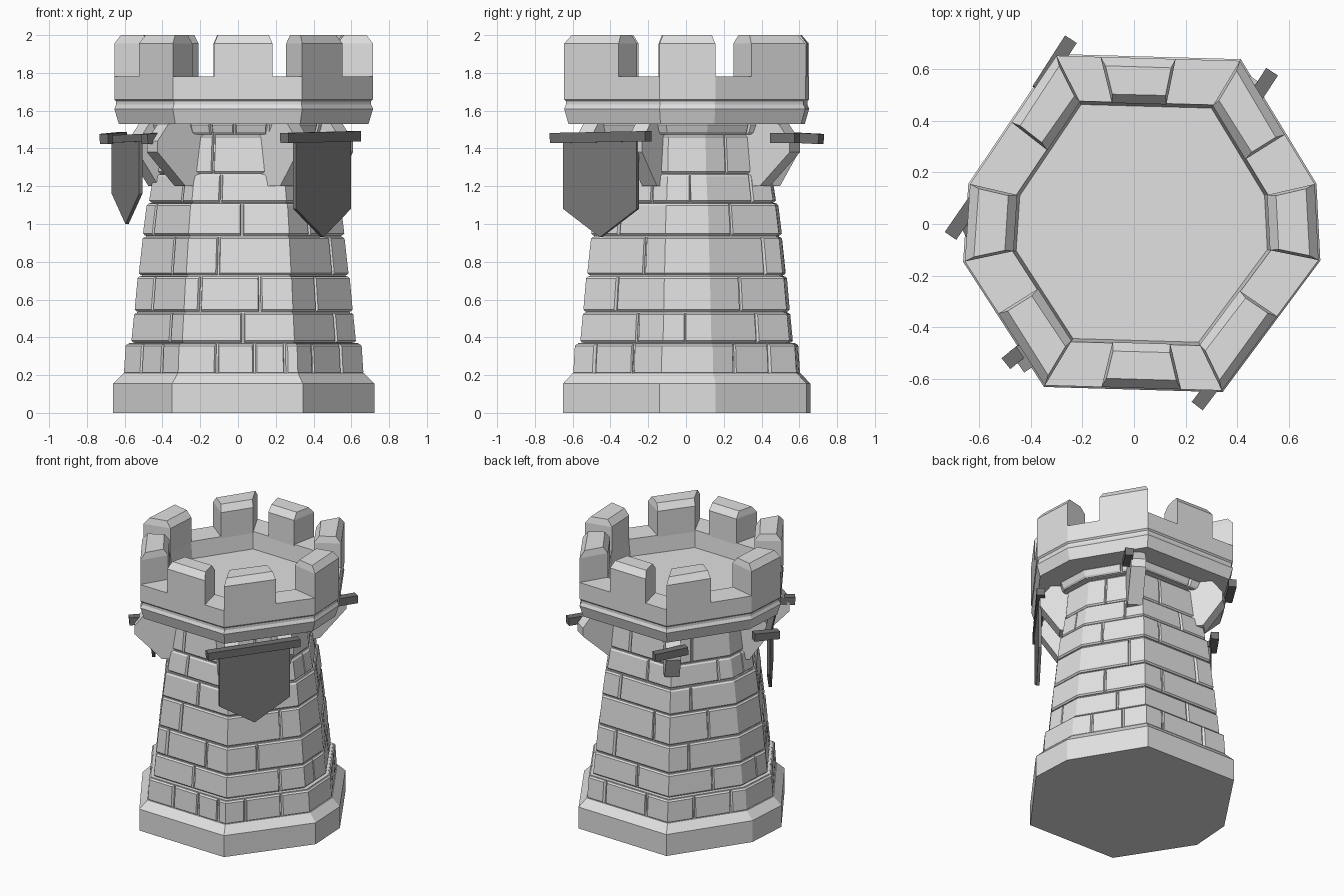
import bpy, bmesh, math, random
from mathutils import Vector

if "Cube" in bpy.data.objects:
    bpy.data.objects.remove(bpy.data.objects["Cube"])

random.seed(4)
CX = 0.03  # the stonework sits slightly right of centre


def material(name, v):
    m = bpy.data.materials.new(name)
    m.diffuse_color = (v, v, v, 1)
    m.use_nodes = True
    m.node_tree.nodes["Principled BSDF"].inputs["Base Color"].default_value = m.diffuse_color
    return m


STONE = material("light grey stone", 0.75)
CLOTH = material("dark grey cloth", 0.21)
WOOD = material("dark pole wood", 0.17)

# Tower outline at scale 1, counter-clockwise from the front left corner
OCT = [(-.375, -.625), (.31, -.645), (.685, -.14), (.67, .155),
       (.38, .632), (-.33, .652), (-.665, .155), (-.685, -.145)]


def make(name, verts, faces, mat):
    me = bpy.data.meshes.new(name)
    me.from_pydata([tuple(v) for v in verts], [], faces)
    bm = bmesh.new()
    bm.from_mesh(me)
    bmesh.ops.recalc_face_normals(bm, faces=bm.faces)
    bm.to_mesh(me)
    bm.free()
    me.materials.append(mat)
    ob = bpy.data.objects.new(name, me)
    bpy.context.collection.objects.link(ob)
    return ob


def layers(rings, verts, faces):
    """Append a closed loft through rings of equal length."""
    n, b = len(rings[0]), len(verts)
    for r in rings:
        verts.extend(r)
    for k in range(len(rings) - 1):
        for i in range(n):
            j = (i + 1) % n
            faces.append((b + k*n + i, b + k*n + j, b + k*n + n + j, b + k*n + n + i))
    faces.append(tuple(b + i for i in reversed(range(n))))
    faces.append(tuple(b + (len(rings) - 1)*n + i for i in range(n)))


def loft(name, rings, mat):
    v, f = [], []
    layers(rings, v, f)
    return make(name, v, f, mat)


def ring(s, z):
    return [(CX + x*s, y*s, z) for x, y in OCT]


def on_side(side, u, s, z):
    a, b = Vector(OCT[side]), Vector(OCT[(side + 1) % 8])
    p = a.lerp(b, u)*s
    return (CX + p.x, p.y, z)


# Stepped foot
loft("base_plinth", [ring(1.01, 0), ring(1.01, .155), ring(.93, .21)], STONE)

# Brick courses: bottom z, top z, bottom scale, top scale, joints on the front
ROWS = [(.205, .365, .925, .912, (.32, .64, .9)), (.372, .53, .867, .847, (.54,)),
        (.538, .722, .842, .82, (.14, .7)), (.73, .932, .81, .78, (.3,)),
        (.94, 1.108, .778, .75, (.53,)), (1.115, 1.262, .73, .70, (.3,)),
        (1.268, 1.47, .69, .665, (.2, .8)), (1.477, 1.535, .72, .74, (.2, .45, .8))]
core = []
for z0, z1, s0, s1, _ in ROWS:
    core += [ring(s0 - .024, z0 - .004), ring(s1 - .024, z1 + .004)]
loft("tower_core", core, STONE)

for r, (z0, z1, s0, s1, front) in enumerate(ROWS):
    v, f = [], []
    for side in range(8):
        if side == 0:
            cuts = front
        elif side in (2, 6):
            cuts = (random.uniform(.4, .6),) if r % 4 == 1 else ()
        elif r == 0:
            cuts = (random.uniform(.2, .35), random.uniform(.65, .85))
        else:
            cuts = (random.uniform(.2, .45) + .35*(r % 2),)
        edges = [0, *cuts, 1]
        for u0, u1 in zip(edges, edges[1:]):
            g0 = .010 if u0 > 0 else 0
            g1 = .010 if u1 < 1 else 0

            def quad(d, c, e):
                a, b = u0 + g0*e, u1 - g1*e
                return [on_side(side, a, s0 - d, z0 + c), on_side(side, b, s0 - d, z0 + c),
                        on_side(side, b, s1 - d, z1 - c), on_side(side, a, s1 - d, z1 - c)]
            layers([quad(.07, 0, 1), quad(.014, 0, 1), quad(0, .01, 2)], v, f)
    make("brick_course_%d" % (r + 1), v, f, STONE)

# Crown with parapet wall and sunken floor
loft("crown_wall", [ring(s, z) for s, z in
     [(.6, 1.53), (.965, 1.53), (1, 1.61), (.985, 1.632), (.985, 1.65), (1, 1.66),
      (1, 1.78), (.73, 1.78), (.71, 1.66)]], STONE)

# Merlons: the diagonal ones start at a corner, the left and right fill their side
SPANS = [(.32, .77), (0, .57), (0, 1), (.4, 1), (.35, .76), (0, .52), (0, 1), (.42, 1)]
v, f = [], []
for side, (u0, u1) in enumerate(SPANS):
    def foot(z, inset):
        q = [Vector(on_side(side, u, s, z)) for u, s in
             [(u0, 1), (u1, 1), (u1, .725), (u0, .725)]]
        for a, b, d in ((0, 1, 3), (1, 0, 2), (2, 3, 1), (3, 2, 0)):
            yield q[a] + ((q[b] - q[a]).normalized()*.3 + (q[d] - q[a]).normalized())*inset
    layers([list(foot(1.77, 0)), list(foot(1.955, 0)), list(foot(2.0, .035))], v, f)
make("merlons", v, f, STONE)

# Sloped brackets: x, y, heading in degrees, reach
v, f = [], []
for x, y, az, reach in [(-.29, -.42, 215, .2), (.24, -.46, -40, .14),
                        (.46, -.18, -38, .15), (-.43, -.08, 213, .15),
                        (.33, .40, 57, .21), (-.2, .45, 130, .15)]:
    d = Vector((math.cos(math.radians(az)), math.sin(math.radians(az)), 0))
    n = Vector((-d.y, d.x, 0))
    prof = [(-.12, 1.2), (.02, 1.2), (reach, 1.38), (reach, 1.44),
            (reach - .07, 1.53), (-.12, 1.53)]
    layers([[Vector((x, y, z)) + d*r + n*w for r, z in prof] for w in (-.05, .05)], v, f)
make("brackets", v, f, STONE)


def beam(name, p0, p1, t=.027):
    p0, p1 = Vector(p0), Vector(p1)
    d = (p1 - p0).normalized()
    n = d.cross(Vector((0, 0, 1))).normalized()
    up = n.cross(d)
    loft(name, [[p + n*a*t + up*b*t for a, b in ((-1, -1), (1, -1), (1, 1), (-1, 1))]
                for p in (p0, p1)], WOOD)


beam("front_right_pole", (.245, -.705, 1.455), (.63, -.20, 1.465))
beam("left_pole_stub", (-.71, -.045, 1.45), (-.61, .10, 1.46))
beam("front_left_pole_stub", (-.495, -.54, 1.45), (-.36, -.43, 1.46))
beam("front_left_pole", (-.66, .01, 1.45), (-.42, -.43, 1.46), .02)
beam("back_right_pole", (.535, .59, 1.455), (.45, .46, 1.455))
beam("back_left_pole", (-.245, .715, 1.45), (-.37, .52, 1.46))


def banner(name, a, b, top, low, tip):
    a, b = Vector((*a, 0)), Vector((*b, 0))
    n = (b - a).normalized().cross(Vector((0, 0, 1)))*.01
    prof = [(0, top), (0, low), (.5, tip), (1, low), (1, top)]
    loft(name, [[a.lerp(b, u) + Vector((0, 0, z)) + n*k for u, z in prof]
                for k in (-1, 1)], CLOTH)


banner("front_right_banner", (.30, -.645), (.59, -.255), 1.46, 1.08, .93)
banner("front_left_banner", (-.66, .0), (-.515, -.25), 1.45, 1.16, 1.0)
